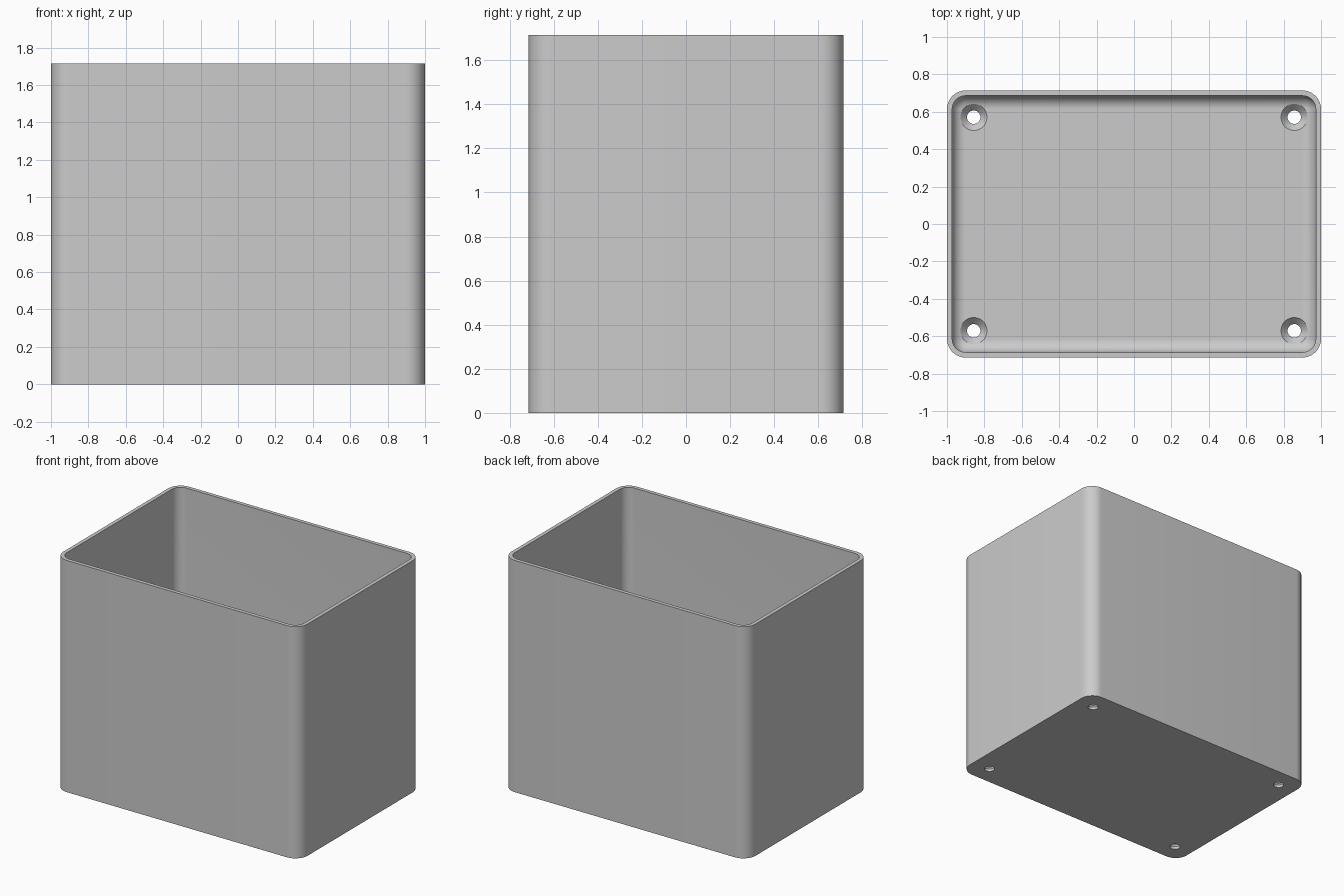
import bpy, bmesh, math

cube = bpy.data.objects.get("Cube")
if cube:
    bpy.data.objects.remove(cube, do_unlink=True)

HALF_X, HALF_Y, HEIGHT = 1.0, 0.714, 1.714
WALL, FLOOR, CORNER, FILLET = 0.028, 0.057, 0.1, 0.07
HOLE_X, HOLE_Y = 0.857, 0.571
ARC, SIDES = 12, 48

grey = bpy.data.materials.new("light grey plastic")
grey.use_nodes = True
grey.diffuse_color = (0.6, 0.6, 0.6, 1)
grey.node_tree.nodes["Principled BSDF"].inputs["Base Color"].default_value = (0.6, 0.6, 0.6, 1)


def rounded_ring(inset, z):
    """Rounded rectangle, offset inwards from the outer wall."""
    r = max(CORNER - inset, 0.001)
    cx, cy = HALF_X - inset - r, HALF_Y - inset - r
    points = []
    for k, (sx, sy) in enumerate([(1, 1), (-1, 1), (-1, -1), (1, -1)]):
        for i in range(ARC + 1):
            a = (k + i / ARC) * math.pi / 2
            points.append((sx * cx + r * math.cos(a), sy * cy + r * math.sin(a), z))
    return points


def circle_ring(x, y, r, z):
    return [(x + r * math.cos(2 * math.pi * i / SIDES),
             y + r * math.sin(2 * math.pi * i / SIDES), z) for i in range(SIDES)]


def add_loft(bm, rings):
    """Skin a stack of rings and cap both ends."""
    loops = [[bm.verts.new(p) for p in ring] for ring in rings]
    n = len(loops[0])
    for low, high in zip(loops, loops[1:]):
        for i in range(n):
            j = (i + 1) % n
            bm.faces.new((low[i], low[j], high[j], high[i]))
    bm.faces.new(loops[0][::-1])
    bm.faces.new(loops[-1])


def finish(bm, name):
    bmesh.ops.recalc_face_normals(bm, faces=bm.faces)
    mesh = bpy.data.meshes.new(name)
    bm.to_mesh(mesh)
    bm.free()
    mesh.materials.append(grey)
    obj = bpy.data.objects.new(name, mesh)
    bpy.context.collection.objects.link(obj)
    return obj


# Open box: outer wall, rim, inner wall, then a fillet into the floor
rings = [rounded_ring(0, 0), rounded_ring(0, HEIGHT), rounded_ring(WALL, HEIGHT)]
for i in range(ARC + 1):
    a = i / ARC * math.pi / 2
    rings.append(rounded_ring(WALL + FILLET * (1 - math.cos(a)),
                              FLOOR + FILLET * (1 - math.sin(a))))
bm = bmesh.new()
add_loft(bm, rings)
box = finish(bm, "open_box")

# Countersunk screw holes in the floor corners
bm = bmesh.new()
for sx in (-1, 1):
    for sy in (-1, 1):
        profile = [(0.036, -0.05), (0.036, 0.02), (0.071, FLOOR), (0.071, FLOOR + 0.1)]
        add_loft(bm, [circle_ring(sx * HOLE_X, sy * HOLE_Y, r, z) for r, z in profile])
cutter = finish(bm, "screw_hole_cutter")
cutter.hide_render = True

cut = box.modifiers.new("screw holes", "BOOLEAN")
cut.operation = "DIFFERENCE"
cut.solver = "EXACT"
cut.object = cutter

bpy.ops.object.select_all(action="DESELECT")
box.select_set(True)
bpy.context.view_layer.objects.active = box
bpy.ops.object.modifier_apply(modifier=cut.name)
bpy.data.objects.remove(cutter, do_unlink=True)
bpy.ops.object.shade_smooth_by_angle(angle=math.radians(30))
